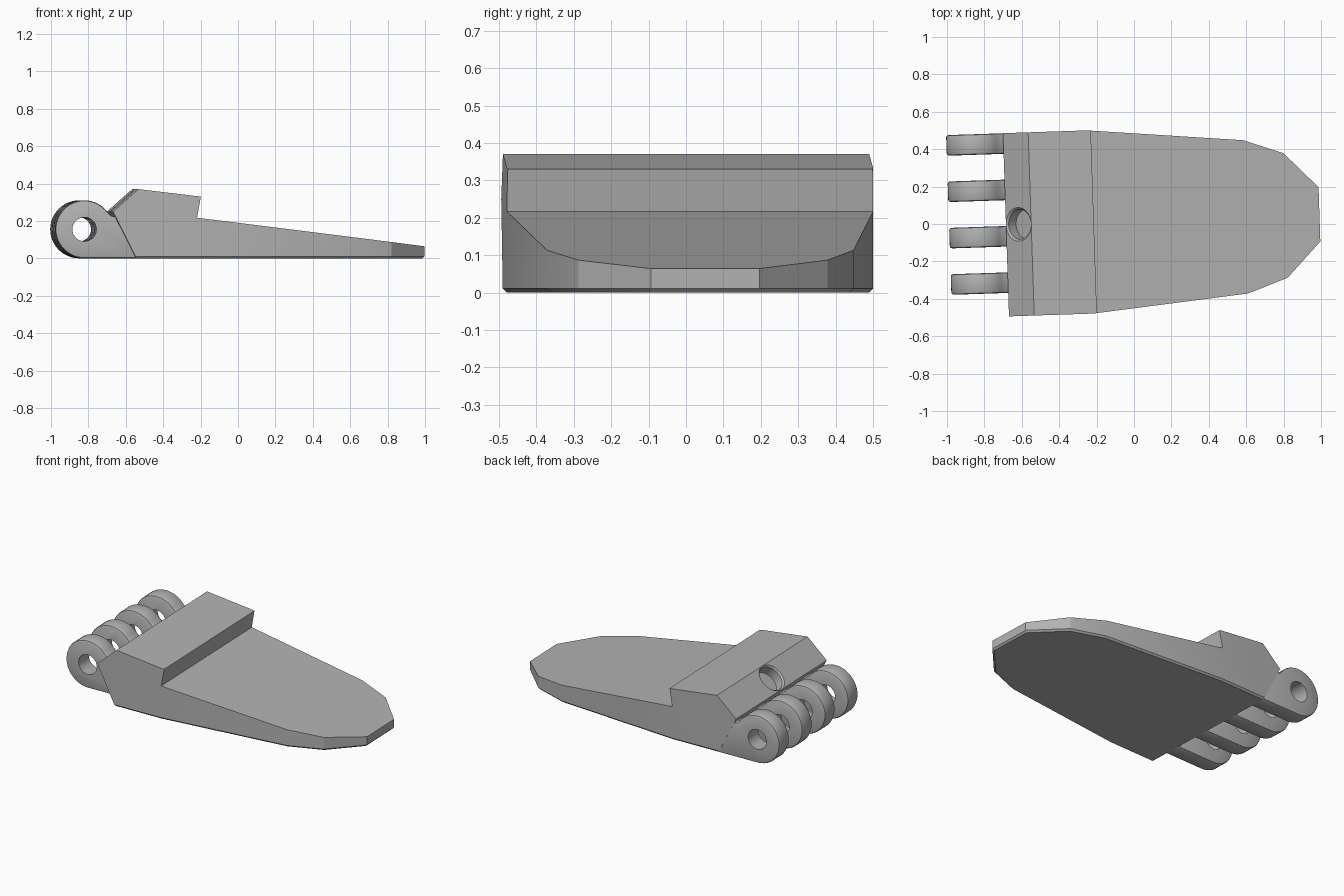
import bpy, bmesh
from math import radians, sin, cos, pi
from mathutils import Matrix, Vector

cube = bpy.data.objects.get("Cube")
if cube:
    bpy.data.objects.remove(cube, do_unlink=True)

grey = bpy.data.materials.new("plain_grey")
grey.use_nodes = True
grey.diffuse_color = (0.45, 0.45, 0.45, 1)
grey.node_tree.nodes["Principled BSDF"].inputs["Base Color"].default_value = (0.45, 0.45, 0.45, 1)

# The whole part sits slightly turned
PLACE = Matrix.Translation((0, 0.0185, 0)) @ Matrix.Rotation(radians(1.9), 4, 'Z')


def add_object(name, bm):
    bmesh.ops.recalc_face_normals(bm, faces=bm.faces[:])
    mesh = bpy.data.meshes.new(name)
    bm.to_mesh(mesh)
    bm.free()
    mesh.materials.append(grey)
    ob = bpy.data.objects.new(name, mesh)
    bpy.context.collection.objects.link(ob)
    ob.matrix_world = PLACE
    return ob


def prism(name, points, offset):
    """Extrude a closed outline of 3D points along an offset."""
    bm = bmesh.new()
    face = bm.faces.new([bm.verts.new(p) for p in points])
    ext = bmesh.ops.extrude_face_region(bm, geom=[face])
    moved = [g for g in ext["geom"] if isinstance(g, bmesh.types.BMVert)]
    bmesh.ops.translate(bm, verts=moved, vec=offset)
    return add_object(name, bm)


def rod(name, radius1, radius2, depth, center, axis):
    bm = bmesh.new()
    turn = Vector((0, 0, 1)).rotation_difference(Vector(axis)).to_matrix().to_4x4()
    bmesh.ops.create_cone(bm, cap_ends=True, segments=48, radius1=radius1, radius2=radius2,
                          depth=depth, matrix=Matrix.Translation(center) @ turn)
    return add_object(name, bm)


def select(ob):
    bpy.context.view_layer.update()
    for o in bpy.context.selected_objects:
        o.select_set(False)
    bpy.context.view_layer.objects.active = ob
    ob.select_set(True)


def boolean(ob, cutter, operation):
    cutter.hide_render = True
    mod = ob.modifiers.new("cut", 'BOOLEAN')
    mod.object, mod.operation, mod.solver = cutter, operation, 'EXACT'
    select(ob)
    bpy.ops.object.modifier_apply(modifier=mod.name)
    bpy.data.objects.remove(cutter, do_unlink=True)


# Wedge body: side profile trimmed by the tapered plan outline
side = [(-0.56, 0), (-0.685, 0.25), (-0.55, 0.37), (-0.215, 0.33),
        (-0.235, 0.217), (0.995, 0.064), (0.995, 0)]
body = prism("wedge_body", [(x, -0.6, z) for x, z in side], (0, 1.2, 0))

half = [(-0.8, 0.49), (-0.235, 0.49), (0.597, 0.41), (0.811, 0.333), (0.992, 0.145)]
plan = half + [(x, -y) for x, y in reversed(half)]
outline = prism("plan_cutter", [(x, y, 0) for x, y in plan], (0, 0, 0.6))
bm = bmesh.new()
bm.from_mesh(outline.data)
low = [e for e in bm.edges if all(v.co.z < 0.01 for v in e.verts)]
bmesh.ops.bevel(bm, geom=low, offset=0.011, segments=1, affect='EDGES')
bm.to_mesh(outline.data)
bm.free()
boolean(body, outline, 'INTERSECT')

# Blind screw hole with a countersunk rim, square to the sloping rear face
normal = Vector((-0.12, 0, 0.135)).normalized()
mouth = Vector((-0.6175, 0, 0.31))
boolean(body, rod("bore_cutter", 0.08, 0.08, 0.15, mouth + normal * 0.005, normal), 'DIFFERENCE')
boolean(body, rod("rim_cutter", 0.08, 0.10, 0.02, mouth, normal), 'DIFFERENCE')
select(body)
bpy.ops.object.shade_smooth_by_angle(angle=radians(20))

# Four hinge knuckles, each a ring running into the body
RADIUS, AXIS_X = 0.155, -0.834
arc = [radians(45 + 225 * i / 30) for i in range(31)]
ring = [(AXIS_X + RADIUS * cos(a), RADIUS + RADIUS * sin(a)) for a in arc]
ring += [(-0.55, 0), (-0.655, 0.22), (-0.69, 0.229)]
for i in range(4):
    y = 0.4345 - 0.248 * i
    knuckle = prism("hinge_knuckle_%d" % (i + 1), [(x, y - 0.055, z) for x, z in ring], (0, 0.11, 0))
    bevel = knuckle.modifiers.new("rounded_rim", 'BEVEL')
    bevel.width, bevel.segments, bevel.angle_limit = 0.012, 2, radians(60)
    select(knuckle)
    bpy.ops.object.modifier_apply(modifier=bevel.name)
    boolean(knuckle, rod("pin_cutter", 0.064, 0.064, 0.3, (AXIS_X, y, RADIUS), (0, 1, 0)), 'DIFFERENCE')
    select(knuckle)
    bpy.ops.object.shade_smooth_by_angle(angle=radians(30))
